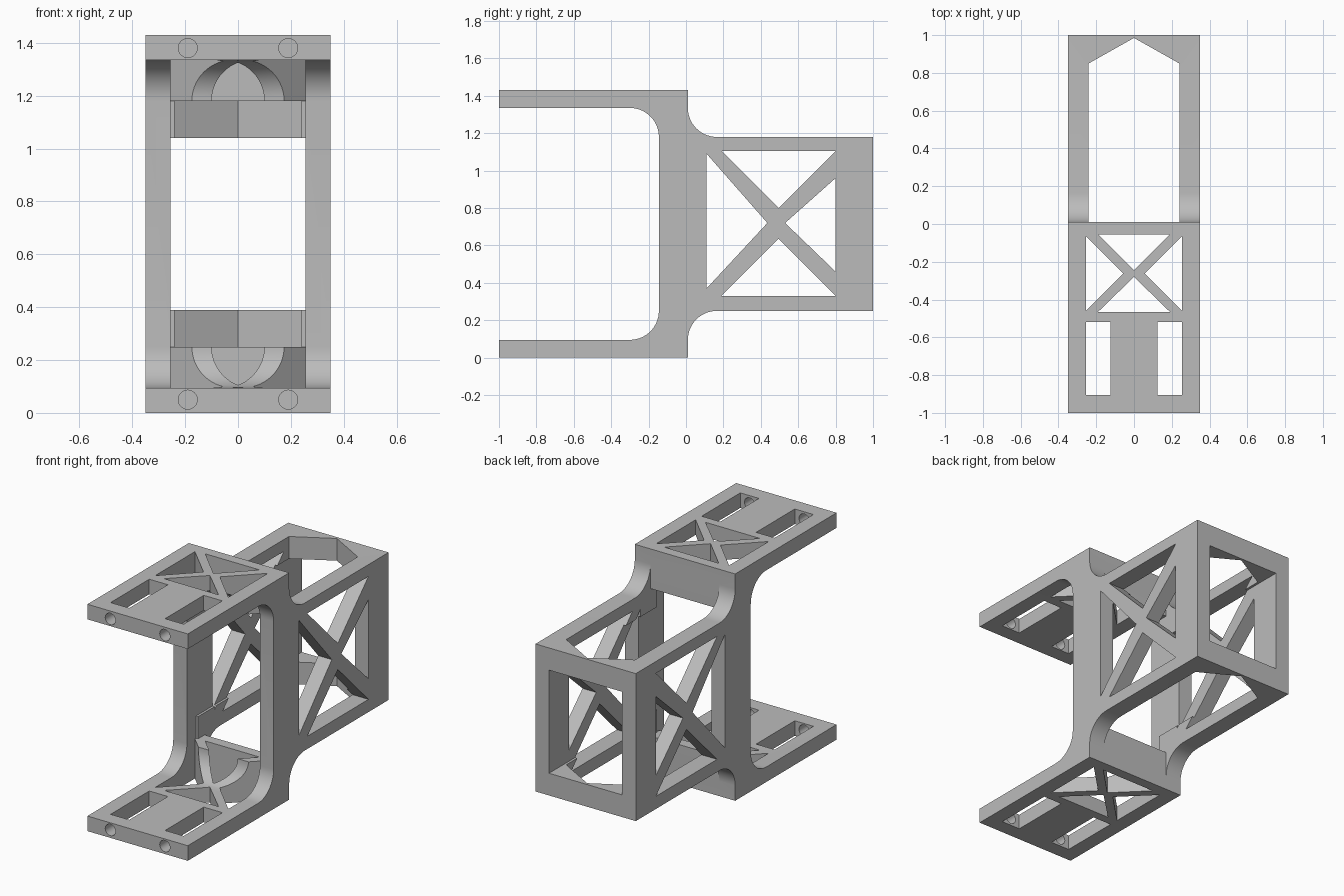
import bpy, bmesh, math
from mathutils import Vector

cube = bpy.data.objects.get("Cube")
if cube:
    bpy.data.objects.remove(cube, do_unlink=True)

grey = bpy.data.materials.new("plain_grey")
grey.use_nodes = True
grey.diffuse_color = (0.5, 0.5, 0.5, 1)
grey.node_tree.nodes["Principled BSDF"].inputs["Base Color"].default_value = (0.5, 0.5, 0.5, 1)


def prism(name, pts, axis, lo, hi):
    """Extrude a 2D outline along an axis: x uses (y, z), y uses (x, z), z uses (x, y)."""
    place = {"x": lambda a, b, t: (t, a, b),
             "y": lambda a, b, t: (a, t, b),
             "z": lambda a, b, t: (a, b, t)}[axis]
    bm = bmesh.new()
    base = bm.faces.new([bm.verts.new(place(a, b, lo)) for a, b in pts])
    top = bmesh.ops.extrude_face_region(bm, geom=[base])
    moved = [v for v in top["geom"] if isinstance(v, bmesh.types.BMVert)]
    bmesh.ops.translate(bm, verts=moved, vec=Vector(place(0, 0, hi - lo)))
    bmesh.ops.recalc_face_normals(bm, faces=bm.faces)
    mesh = bpy.data.meshes.new(name)
    bm.to_mesh(mesh)
    bm.free()
    mesh.materials.append(grey)
    obj = bpy.data.objects.new(name, mesh)
    bpy.context.scene.collection.objects.link(obj)
    return obj


def arc(cx, cy, r, start, end, n=14):
    angles = [math.radians(start + (end - start) * i / n) for i in range(n + 1)]
    return [(cx + r * math.cos(a), cy + r * math.sin(a)) for a in angles]


def rect(x0, x1, y0, y1):
    return [(x0, y0), (x1, y0), (x1, y1), (x0, y1)]


# Side profile: lower half, then its mirror about mid height
H, W, R = 1.43, 0.35, 0.155
lower = arc(-0.145 - R, 0.095 + R, R, 0, -90)
lower += [(-1, 0.095), (-1, 0), (0.01, 0)]
lower += arc(0.01 + R, 0.25 - R, R, 180, 90) + [(1, 0.25)]
upper = [(y, H - z) for y, z in reversed(lower)]
frame = prism("bracket_frame", lower + upper, "x", -W, W)

cutters = []


def cut(*args):
    obj = prism("cutter", *args)
    obj.hide_render = True
    cutters.append(obj)


# Opening between the columns, the doorway in the cross walls, the rear window
cut(rect(-0.255, 0.255, 0.25, 1.18), "y", -0.3, -0.055)
cut(rect(-0.24, 0.24, 0.25, 1.18), "y", -0.1, 0.05)
cut(rect(-0.255, 0.255, 0.39, 1.04), "y", -0.2, 1.1)

# Pointed opening in the top and bottom of the rear box
cut([(-0.24, 0.01), (0.24, 0.01), (0.24, 0.85), (0, 0.985), (-0.24, 0.85)], "z", -0.1, 1.6)

# Cross-braced side windows
for tri in ([(0.11, 1.09), (0.11, 0.37), (0.435, 0.72)],
            [(0.8, 0.96), (0.8, 0.46), (0.53, 0.72)],
            [(0.19, 1.105), (0.8, 1.105), (0.495, 0.8)],
            [(0.19, 0.33), (0.8, 0.33), (0.495, 0.635)]):
    cut(tri, "x", -0.5, 0.5)

# Cross-braced windows in the two plates
cut([(-0.19, -0.055), (0.19, -0.055), (0, -0.245)], "z", -0.1, 1.6)
cut([(-0.19, -0.465), (0.19, -0.465), (0, -0.28)], "z", -0.1, 1.6)
for s in (-1, 1):
    cut([(s * 0.255, -0.065), (s * 0.255, -0.46), (s * 0.057, -0.262)], "z", -0.1, 1.6)
    # Slots and bolt holes
    x0, x1 = sorted((s * 0.125, s * 0.255))
    cut(rect(x0, x1, -0.905, -0.52), "z", -0.1, 1.6)
    for z in (0.05, H - 0.05):
        cut(arc(s * 0.19, z, 0.036, 0, 345, 23), "y", -1.1, -0.85)

for c in cutters:
    mod = frame.modifiers.new("cut", "BOOLEAN")
    mod.operation = "DIFFERENCE"
    mod.solver = "EXACT"
    mod.object = c

# Bake the cuts and remove the cutters
graph = bpy.context.evaluated_depsgraph_get()
baked = bpy.data.meshes.new_from_object(frame.evaluated_get(graph))
frame.modifiers.clear()
frame.data = baked
baked.materials.clear()
baked.materials.append(grey)
for p in baked.polygons:
    p.material_index = 0
for c in cutters:
    bpy.data.objects.remove(c, do_unlink=True)

bpy.ops.object.select_all(action="DESELECT")
frame.select_set(True)
bpy.context.view_layer.objects.active = frame
bpy.ops.object.shade_smooth_by_angle(angle=math.radians(25))
